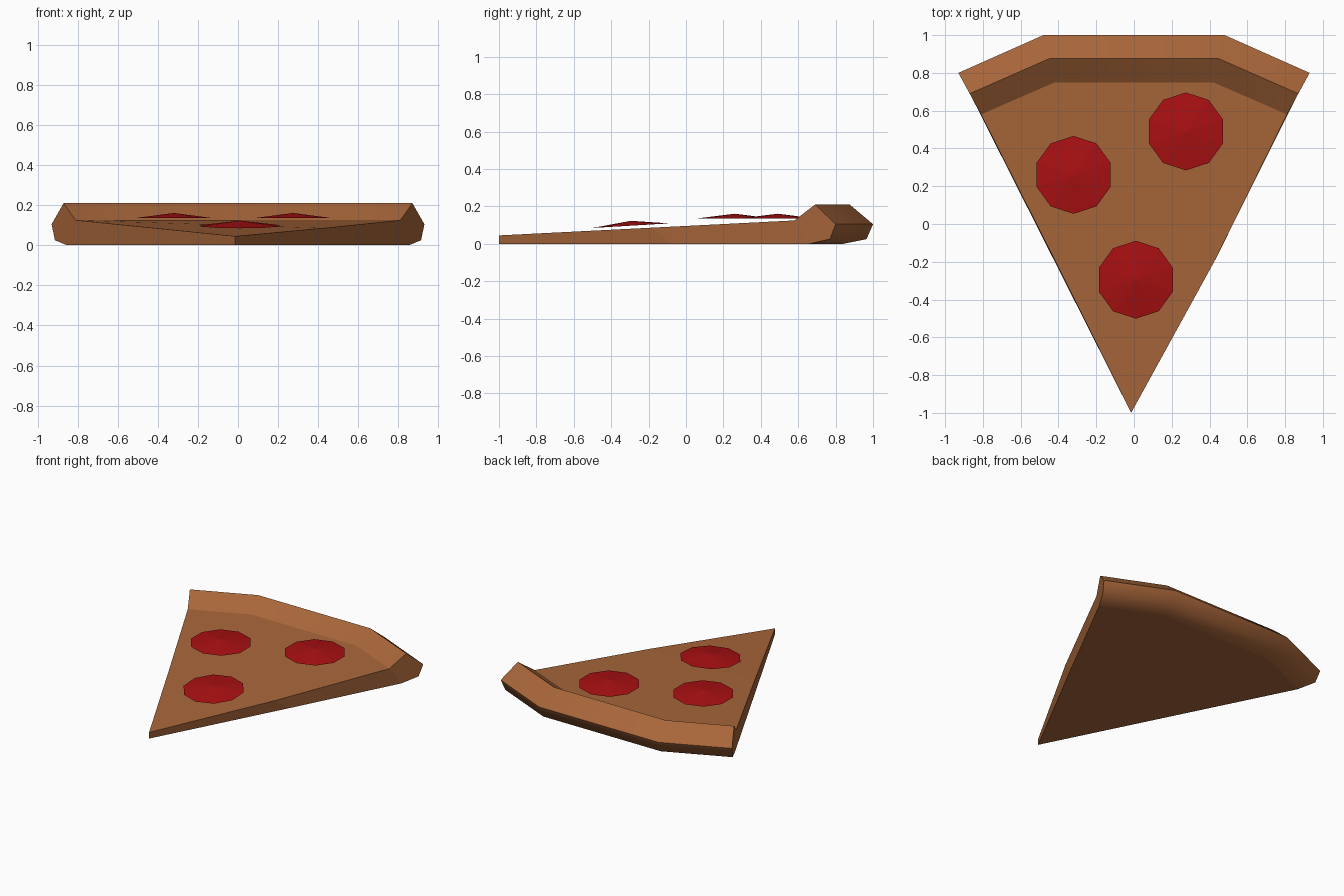
import bpy, bmesh, math

if "Cube" in bpy.data.objects:
    bpy.data.objects.remove(bpy.data.objects["Cube"])


def material(name, color):
    m = bpy.data.materials.new(name)
    m.diffuse_color = (*color, 1)
    m.use_nodes = True
    m.node_tree.nodes["Principled BSDF"].inputs["Base Color"].default_value = m.diffuse_color
    return m


def finish(name, bm, mat):
    bmesh.ops.recalc_face_normals(bm, faces=bm.faces)
    me = bpy.data.meshes.new(name)
    bm.to_mesh(me)
    bm.free()
    me.materials.append(mat)
    ob = bpy.data.objects.new(name, me)
    bpy.context.collection.objects.link(ob)
    return ob


crust_brown = material("crust brown", (0.39, 0.133, 0.042))
pepperoni_red = material("pepperoni red", (0.40, 0.005, 0.006))

# Crust stations (inner xy, outer xy) and its rolled profile (fraction outward, z)
stations = [((-0.81, 0.58), (-0.93, 0.80)), ((-0.42, 0.75), (-0.48, 1.0)),
            ((0.42, 0.75), (0.48, 1.0)), ((0.81, 0.58), (0.93, 0.80))]
profile = [(0, 0.125), (0.5, 0.21), (1, 0.105), (0.86, 0.025), (0.36, 0)]

bm = bmesh.new()
rings = [[bm.verts.new((a[0] + (b[0] - a[0]) * t, a[1] + (b[1] - a[1]) * t, z))
          for t, z in profile] for a, b in stations]
for r, s in zip(rings, rings[1:]):
    for i in range(4):
        bm.faces.new((r[i], r[i + 1], s[i + 1], s[i]))

# Thin wedge running from the crust to the tip
tip_t = bm.verts.new((-0.015, -1, 0.045))
tip_b = bm.verts.new((-0.015, -1, 0))
mids = []
for ring, xt, xb in ((rings[0], -0.42, -0.48), (rings[3], 0.43, 0.47)):
    mt = bm.verts.new((xt, -0.19, 0.086))
    mb = bm.verts.new((xb, -0.08, 0))
    mids.append((mt, mb))
    bm.faces.new((tip_t, mt, mb, tip_b))
    bm.faces.new((mt, ring[0], ring[4], mb))
    bm.faces.new(ring)
for k, tip, p in ((0, tip_t, 0), (1, tip_b, 4)):
    left, right = mids[0][k], mids[1][k]
    bm.faces.new((tip, right, left))
    bm.faces.new((left, right, rings[3][p], rings[2][p], rings[1][p], rings[0][p]))
pizza = finish("pizza_slice", bm, crust_brown)
bpy.context.view_layer.objects.active = pizza
pizza.select_set(True)
bpy.ops.object.shade_smooth_by_angle(angle=math.radians(62))
# Wedge and end faces stay flat; only the rolled crust is smooth
for i, poly in enumerate(pizza.data.polygons):
    poly.use_smooth = i < 12


# Shallow ten-sided pepperoni domes
def pepperoni(name, x, y, z, slope, radius=0.206, rise=0.026):
    bm = bmesh.new()
    top = bm.verts.new((x, y, z + rise))
    rim = []
    for i in range(10):
        a = math.radians(90 + 36 * i)
        dy = radius * math.sin(a)
        rim.append(bm.verts.new((x + radius * math.cos(a), y + dy, z + slope * dy)))
    for i in range(10):
        bm.faces.new((top, rim[i], rim[(i + 1) % 10]))
    bmesh.ops.recalc_face_normals(bm, faces=bm.faces)
    if bm.faces[:][0].normal.z < 0:
        bmesh.ops.reverse_faces(bm, faces=bm.faces)
    me = bpy.data.meshes.new(name)
    bm.to_mesh(me)
    bm.free()
    me.materials.append(pepperoni_red)
    bpy.context.collection.objects.link(bpy.data.objects.new(name, me))


pepperoni("pepperoni_front", 0.01, -0.295, 0.097, 0.06)
pepperoni("pepperoni_left", -0.32, 0.26, 0.135, 0)
pepperoni("pepperoni_right", 0.275, 0.49, 0.135, 0)
